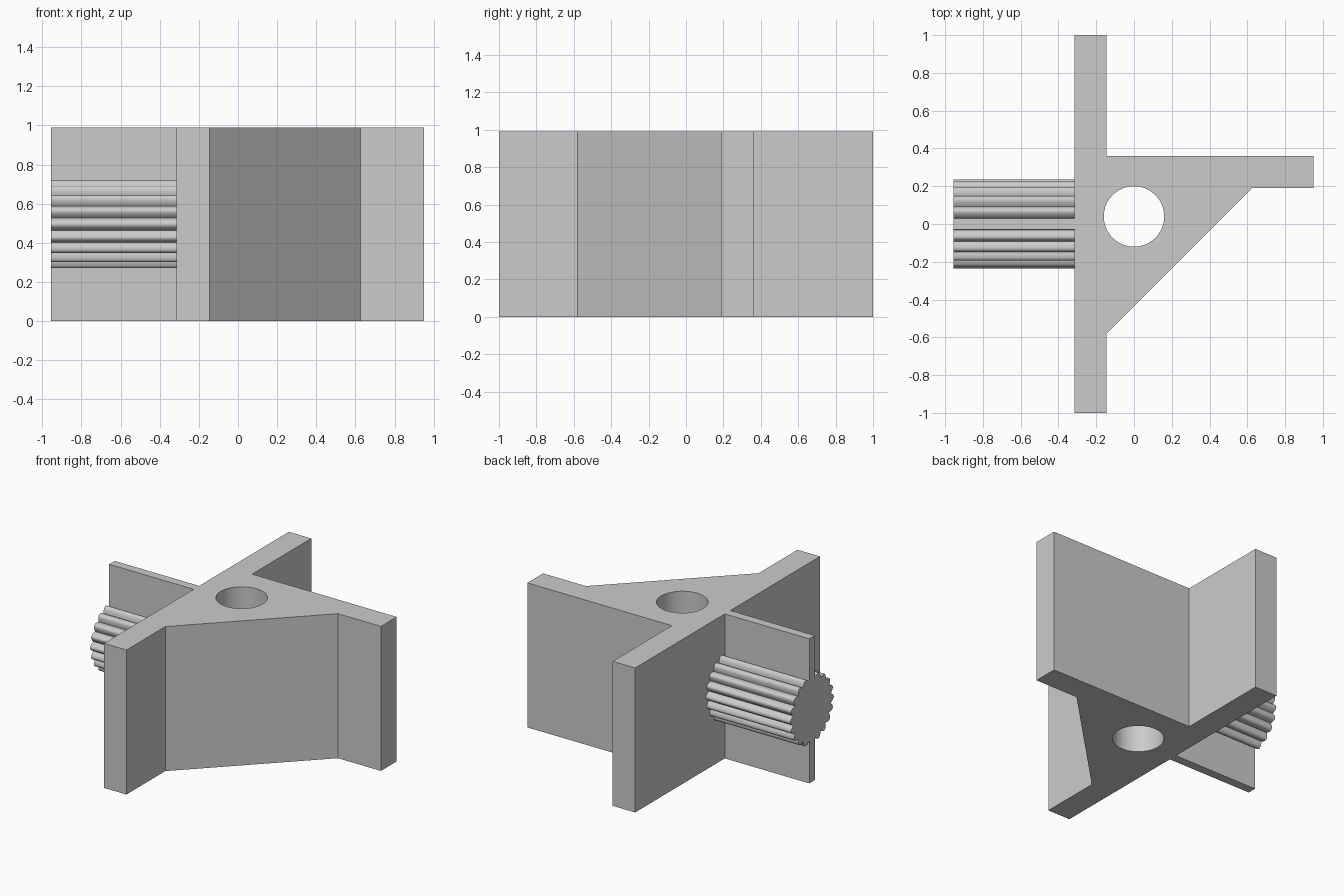
import bpy, bmesh, math
from mathutils import Matrix

cube = bpy.data.objects.get("Cube")
if cube:
    bpy.data.objects.remove(cube, do_unlink=True)

HEIGHT = 0.99
WALL = -0.315     # outer face of the long wall
END = -0.955      # free end of the shaft and fin

grey = bpy.data.materials.new("light_grey")
grey.use_nodes = True
grey.diffuse_color = (0.6, 0.6, 0.6, 1)
grey.node_tree.nodes["Principled BSDF"].inputs["Base Color"].default_value = (0.6, 0.6, 0.6, 1)


def prism(name, outline, depth, matrix=Matrix()):
    """Extrude a closed outline upward, then place it with a matrix."""
    bm = bmesh.new()
    face = bm.faces.new([bm.verts.new((x, y, 0)) for x, y in outline])
    new = bmesh.ops.extrude_face_region(bm, geom=[face])["geom"]
    bmesh.ops.translate(bm, vec=(0, 0, depth),
                        verts=[v for v in new if isinstance(v, bmesh.types.BMVert)])
    bmesh.ops.recalc_face_normals(bm, faces=bm.faces)
    bm.transform(matrix)
    mesh = bpy.data.meshes.new(name)
    bm.to_mesh(mesh)
    bm.free()
    mesh.materials.append(grey)
    obj = bpy.data.objects.new(name, mesh)
    bpy.context.collection.objects.link(obj)
    return obj


def smooth(obj, degrees):
    bpy.ops.object.select_all(action="DESELECT")
    obj.select_set(True)
    bpy.context.view_layer.objects.active = obj
    bpy.ops.object.shade_smooth_by_angle(angle=math.radians(degrees))


# Bracket: long wall, side arm and diagonal web in one profile
bracket = prism("bracket_body", [
    (WALL, -1), (-0.145, -1), (-0.145, -0.58), (0.625, 0.19), (0.95, 0.19),
    (0.95, 0.36), (-0.145, 0.36), (-0.145, 1), (WALL, 1)], HEIGHT)

# Round bore through the web
circle = [(0.16 * math.cos(a), 0.16 * math.sin(a))
          for a in (math.tau * i / 64 for i in range(64))]
cutter = prism("bore_cutter", circle, 2, Matrix.Translation((0, 0.04, -0.5)))
cut = bracket.modifiers.new("bore", "BOOLEAN")
cut.operation = "DIFFERENCE"
cut.solver = "EXACT"
cut.object = cutter
bpy.context.view_layer.objects.active = bracket
bpy.ops.object.modifier_apply(modifier=cut.name)
bpy.data.objects.remove(cutter, do_unlink=True)
smooth(bracket, 30)

# Thin fin standing behind the wall
prism("fin_plate", [(END, -0.03), (WALL, -0.03), (WALL, 0.03), (END, 0.03)], HEIGHT)

# Splined shaft with rounded teeth
TEETH, STEPS = 20, 10
outline = []
for i in range(TEETH * STEPS):
    a = math.tau * i / (TEETH * STEPS)
    r = 0.205 + 0.031 * abs(math.cos(a * TEETH / 2))
    outline.append((r * math.cos(a), r * math.sin(a)))
shaft = prism("splined_shaft", outline, WALL - END,
              Matrix.Translation((END, 0, HEIGHT / 2)) @ Matrix.Rotation(math.pi / 2, 4, "Y"))
smooth(shaft, 40)
